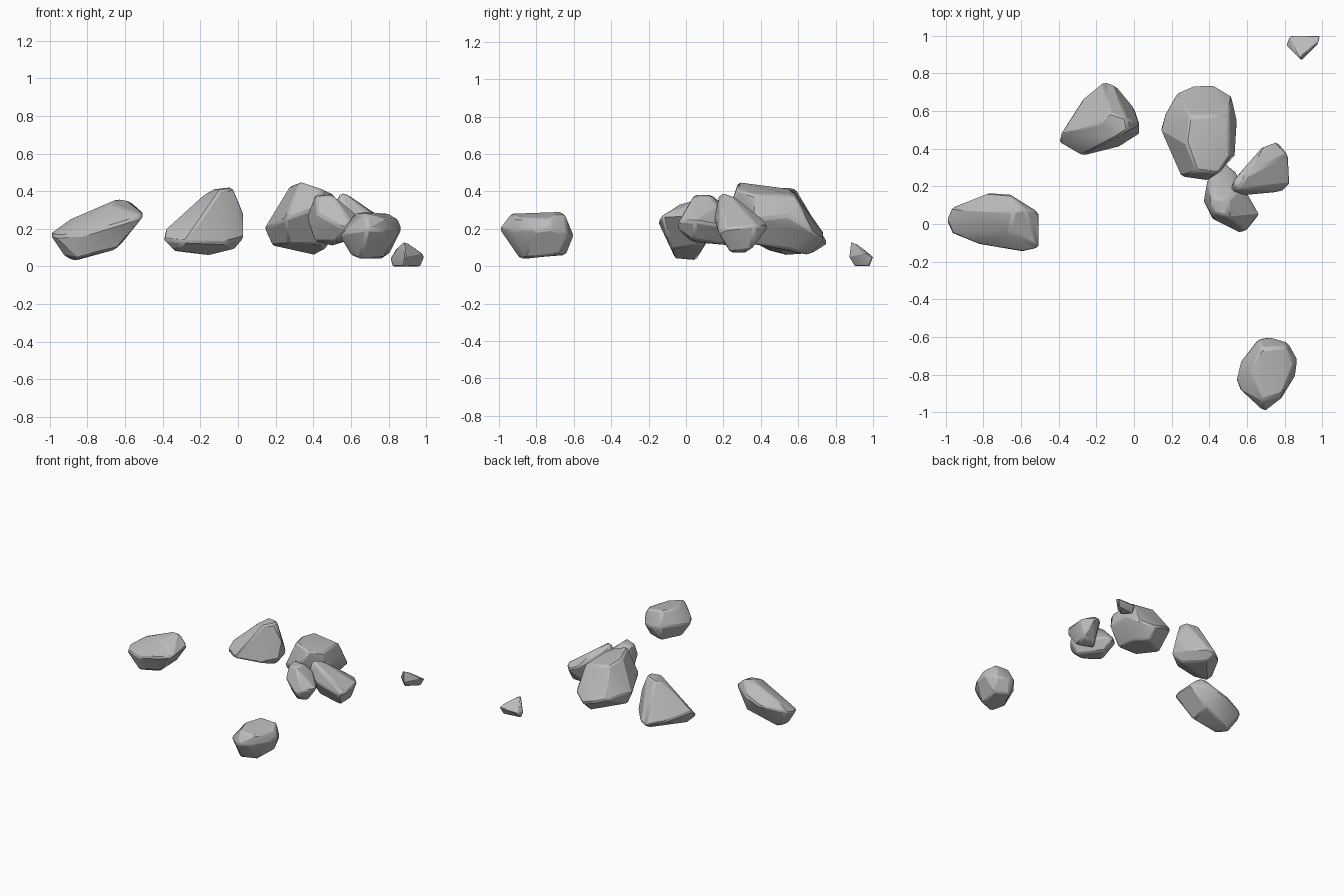
import bpy
import bmesh
import math
from mathutils import Vector

default_cube = bpy.data.objects.get("Cube")
if default_cube:
    bpy.data.objects.remove(default_cube, do_unlink=True)

# Plain stone grey
stone = bpy.data.materials.new("stone_grey")
stone.use_nodes = True
stone_colour = (0.5, 0.5, 0.5, 1.0)
stone.diffuse_color = stone_colour
stone.node_tree.nodes["Principled BSDF"].inputs["Base Color"].default_value = stone_colour

UNIT = 0.01  # corner positions are given in hundredths


def rock(name, crown, waist, foot, chamfer=0.012):
    """Wrap a convex skin round three rough rings of corners and chamfer its edges."""
    mesh = bpy.data.meshes.new(name)
    bm = bmesh.new()
    for corner in crown + waist + foot:
        bm.verts.new(Vector(corner) * UNIT)
    hull = bmesh.ops.convex_hull(bm, input=bm.verts[:], use_existing_faces=False)
    unused = {item for item in hull["geom_interior"] + hull["geom_unused"]
              if isinstance(item, bmesh.types.BMVert)}
    bmesh.ops.delete(bm, geom=list(unused), context="VERTS")

    # Merge nearly flat neighbours into broad facets
    bmesh.ops.dissolve_limit(bm, angle_limit=math.radians(9),
                             verts=bm.verts[:], edges=bm.edges[:])
    bmesh.ops.recalc_face_normals(bm, faces=bm.faces[:])
    bm.to_mesh(mesh)
    bm.free()

    obj = bpy.data.objects.new(name, mesh)
    bpy.context.collection.objects.link(obj)
    mesh.materials.append(stone)

    # Narrow worn edges
    bevel = obj.modifiers.new("worn_edges", "BEVEL")
    bevel.width = chamfer
    bevel.segments = 1
    bevel.limit_method = "ANGLE"
    bevel.angle_limit = math.radians(28)

    bpy.ops.object.select_all(action="DESELECT")
    obj.select_set(True)
    bpy.context.view_layer.objects.active = obj
    bpy.ops.object.shade_smooth_by_angle(angle=math.radians(25))
    return obj


# Long leaning boulder on its own
rock("leaning_boulder",
     crown=[(-88, 8, 26), (-64, 7, 36), (-58, 8, 35), (-88, 0, 24), (-66, -4, 33)],
     waist=[(-100, 2, 17), (-97, 9, 19), (-77, 17, 22), (-66, 16, 26), (-50, 6, 28),
            (-50, -13, 27), (-59, -15, 24), (-82, -11, 17), (-97, -5, 16)],
     foot=[(-92, 0, 5), (-87, 5, 3), (-85, -6, 4), (-65, -8, 9), (-62, 10, 12)])

# Peaked boulder at the back
rock("peaked_boulder",
     crown=[(-18, 53, 38), (-13, 59, 41), (-4, 56, 42), (-9, 46, 41), (-3, 50, 42)],
     waist=[(-40, 43, 14), (-39, 48, 19), (-27, 67, 14), (-16, 76, 12), (-10, 74, 14),
            (3, 53, 28), (3, 48, 15), (-28, 36, 13), (-8, 41, 12), (0, 62, 15)],
     foot=[(-34, 45, 8), (-16, 52, 6), (-2, 52, 9), (-14, 68, 7)])

# Largest boulder of the cluster
rock("cluster_large",
     crown=[(33, 28, 45), (45, 27, 41), (51, 36, 38), (50, 58, 38), (30, 57, 41), (28, 42, 43)],
     waist=[(14, 50, 20), (16, 58, 22), (23, 70, 20), (32, 74, 17), (42, 74, 14),
            (52, 68, 18), (55, 55, 27), (54, 37, 25), (39, 23, 30), (25, 25, 25)],
     foot=[(18, 50, 11), (40, 66, 6), (46, 55, 9), (27, 35, 12), (44, 35, 12)])

# Two smaller boulders resting against it
rock("cluster_front",
     crown=[(42, 6, 37), (50, 4, 38), (50, 13, 38), (41, 14, 38)],
     waist=[(37, 13, 25), (39, 25, 22), (48, 33, 20), (54, 28, 20), (55, 17, 32),
            (67, 5, 24), (60, -4, 24), (56, -5, 20), (42, 2, 28)],
     foot=[(41, 12, 13), (50, 25, 11), (52, 3, 13), (60, 4, 14)])

rock("cluster_side",
     crown=[(55, 18, 40), (53, 24, 36), (60, 20, 37), (60, 26, 37)],
     waist=[(51, 18, 30), (68, 41, 25), (76, 44, 21), (82, 37, 22), (83, 21, 20),
            (79, 17, 18), (57, 15, 25), (68, 17, 27)],
     foot=[(58, 22, 12), (66, 32, 7), (78, 35, 9), (76, 24, 7)])

# Rounded boulder at the front
rock("front_boulder",
     crown=[(62, -78, 28), (68, -66, 29), (80, -65, 28), (85, -74, 25), (78, -91, 26),
            (68, -94, 28)],
     waist=[(54, -83, 16), (56, -74, 18), (66, -61, 18), (72, -60, 16), (82, -63, 16),
            (87, -72, 20), (86, -80, 19), (78, -93, 19), (69, -100, 20), (56, -88, 18)],
     foot=[(60, -80, 6), (65, -89, 4), (77, -85, 4), (80, -68, 6), (68, -64, 6)])

# Small pebble in the back corner
rock("pebble",
     crown=[(86, 90, 11), (88, 88, 13), (91, 91, 12), (84, 95, 9)],
     waist=[(81, 95, 4), (83, 100, 5), (99, 100, 5), (98, 96, 7), (89, 87, 5)],
     foot=[(82, 96, 0), (97, 98, 0), (88, 90, 0)], chamfer=0.005)
